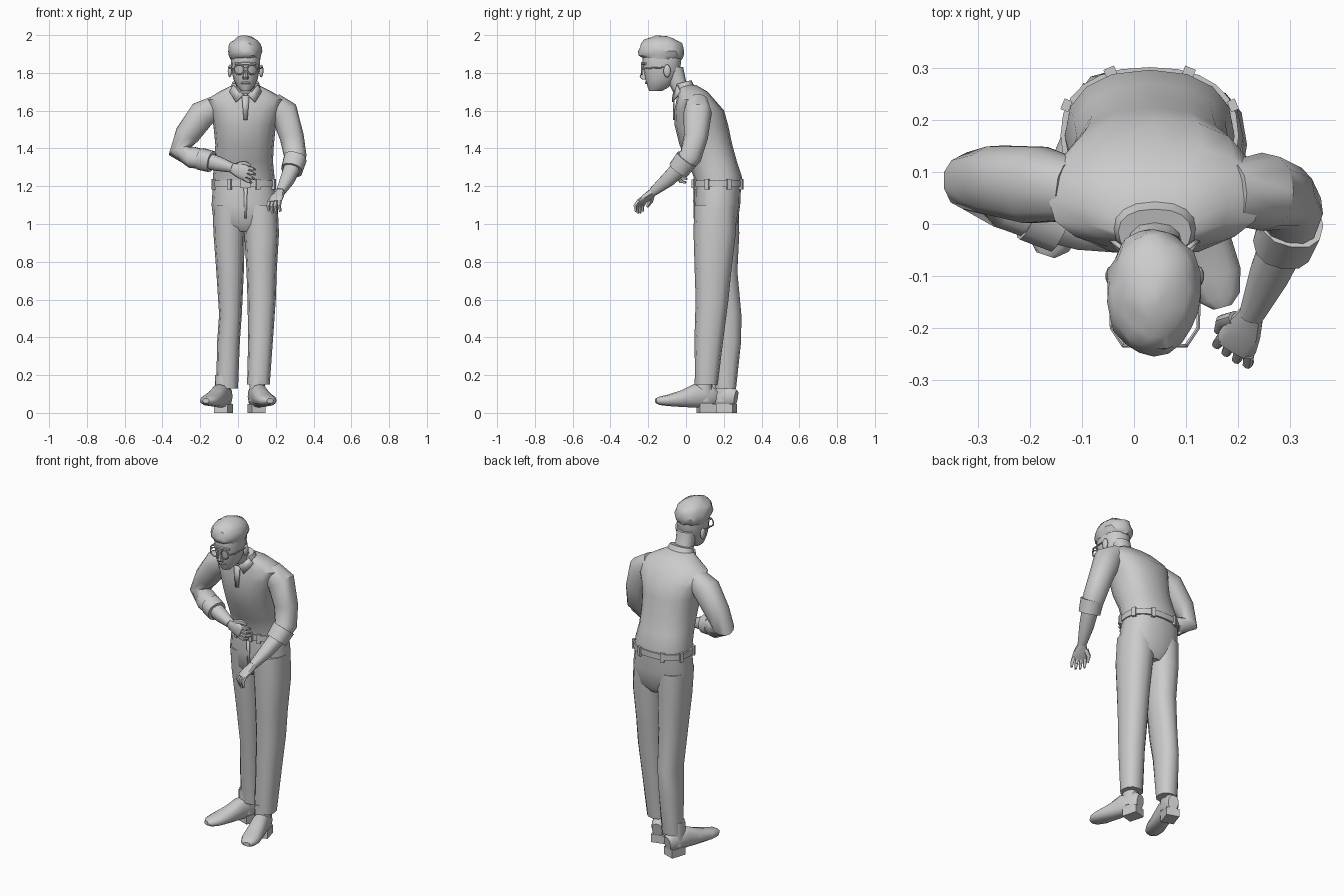
import bpy, bmesh, math, random
from mathutils import Vector, Matrix

random.seed(4)
default_cube = bpy.data.objects.get("Cube")
if default_cube:
    bpy.data.objects.remove(default_cube)

# One plain grey for everything
grey = bpy.data.materials.new("plain_grey")
grey.use_nodes = True
colour = (.6, .6, .6, 1)
grey.diffuse_color = colour
grey.node_tree.nodes["Principled BSDF"].inputs["Base Color"].default_value = colour


def finish(name, bm, angle=40):
    """Turn a bmesh into a shaded, coloured object."""
    bmesh.ops.recalc_face_normals(bm, faces=bm.faces)
    mesh = bpy.data.meshes.new(name)
    bm.to_mesh(mesh)
    bm.free()
    for poly in mesh.polygons:
        poly.use_smooth = True
    mesh.set_sharp_from_angle(angle=math.radians(angle))
    mesh.materials.append(grey)
    obj = bpy.data.objects.new(name, mesh)
    bpy.context.collection.objects.link(obj)
    return obj


def power(value, p):
    return math.copysign(abs(value) ** p, value)


def loft(name, rings, side=None, sides=12, p=.85, angle=40):
    """Skin rings (x, y, z, half width, half depth).
    Rings lie level, or across the path when a side vector is given."""
    bm = bmesh.new()
    centres = [Vector(r[:3]) for r in rings]
    loops = []
    for i, ring in enumerate(rings):
        u, v = Vector((1, 0, 0)), Vector((0, 1, 0))
        if side:
            before = centres[i] - centres[max(i - 1, 0)]
            after = centres[min(i + 1, len(rings) - 1)] - centres[i]
            tangent = (before.normalized() + after.normalized()).normalized()
            v = tangent.cross(Vector(side)).normalized()
            u = v.cross(tangent)
        width, depth = ring[3], ring[-1]
        loop = []
        for k in range(sides):
            t = math.tau * k / sides
            offset = u * width * power(math.cos(t), p) + v * depth * power(math.sin(t), p)
            loop.append(bm.verts.new(centres[i] + offset))
        loops.append(loop)
    for low, high in zip(loops, loops[1:]):
        for k in range(sides):
            n = (k + 1) % sides
            bm.faces.new((low[k], low[n], high[n], high[k]))
    bm.faces.new(loops[0])
    bm.faces.new(loops[-1])
    return finish(name, bm, angle)


def box(name, centre, size, turn=0):
    bm = bmesh.new()
    matrix = Matrix.Translation(centre) @ Matrix.Rotation(turn, 4, 'Z') @ Matrix.Diagonal((*size, 1))
    bmesh.ops.create_cube(bm, size=1, matrix=matrix)
    return finish(name, bm)


def ball(name, centre, radii, detail=2):
    bm = bmesh.new()
    matrix = Matrix.Translation(centre) @ Matrix.Diagonal((*radii, 1))
    bmesh.ops.create_icosphere(bm, subdivisions=detail, radius=1, matrix=matrix)
    return finish(name, bm)


def plate(name, corners):
    """Thin flat panel of cloth."""
    bm = bmesh.new()
    bm.faces.new([bm.verts.new(c) for c in corners])
    obj = finish(name, bm)
    solid = obj.modifiers.new("thickness", 'SOLIDIFY')
    solid.thickness, solid.offset = .008, 0
    return obj


# Shirt body, leaning forward from the waist
loft("shirt_body", [
    (.03, .17, 1.21, .163, .125), (.03, .168, 1.25, .163, .128),
    (.03, .14, 1.33, .155, .13), (.035, .105, 1.42, .155, .14),
    (.035, .082, 1.52, .165, .142), (.04, .07, 1.6, .19, .132),
    (.04, .05, 1.66, .205, .1), (.04, .035, 1.7, .14, .08),
    (.04, .005, 1.735, .07, .05)], sides=16)

# Collar band, its two points and the open neck
loft("collar_band", [(.04, .005, 1.69, .085, .06), (.04, -.008, 1.72, .082, .052),
                     (.04, -.016, 1.75, .07, .046)], side=(1, 0, 0), sides=16)
for label, s in (("left", 1), ("right", -1)):
    plate(label + "_collar_point", [(.04 + s * .01, -.068, 1.685), (.04 + s * .05, -.072, 1.645),
                                    (.04 + s * .085, -.03, 1.7), (.04 + s * .065, -.045, 1.735)])
plate("shirt_placket", [(.02, -.066, 1.68), (.06, -.066, 1.68), (.05, -.066, 1.55), (.03, -.066, 1.55)])

# Trousers
loft("trouser_hips", [(.03, .17, 1.215, .162, .122), (.035, .165, 1.1, .175, .122),
                      (.04, .162, 1.0, .168, .11), (.04, .165, .96, .1, .08)], sides=16)
loft("left_trouser_leg", [
    (.115, .155, 1.1, .095, .112), (.125, .152, .95, .092, .112),
    (.125, .143, .75, .08, .097), (.125, .138, .6, .075, .087),
    (.12, .122, .4, .066, .077), (.108, .108, .15, .06, .06)])
loft("right_trouser_leg", [
    (-.045, .165, 1.1, .09, .115), (-.047, .172, .95, .083, .11),
    (-.042, .18, .75, .073, .092), (-.04, .203, .52, .06, .09),
    (-.05, .212, .38, .06, .08), (-.058, .21, .13, .058, .055)])
plate("trouser_fly", [(.03, .04, 1.19), (.05, .04, 1.19), (.045, .045, 1.03), (.035, .045, 1.03)])

# Belt with buckle and loops
loft("belt", [(.03, .17, 1.195, .171, .131), (.03, .17, 1.23, .171, .131)], sides=24)
box("belt_buckle", (.04, .036, 1.212), (.06, .012, .045))
for i in range(8):
    t = math.tau * (i + .5) / 8
    spot = (.03 + .171 * power(math.cos(t), .85), .17 + .131 * power(math.sin(t), .85), 1.21)
    box("belt_loop", spot, (.016, .022, .055), t)


# Shoes: upper, ankle and heel block
def shoe(label, heel, toe):
    start, end = Vector(heel), Vector(toe)
    along = end - start
    across = Vector((-along.y, along.x, 0)).normalized()
    rings = []
    for t, z, w, h in ((0, .08, .03, .04), (.08, .085, .042, .06), (.35, .09, .045, .062),
                       (.55, .075, .05, .045), (.8, .066, .053, .03),
                       (.94, .064, .04, .022), (1, .064, .018, .012)):
        spot = start + along * t
        rings.append((spot.x, spot.y, z, w, h))
    loft(label + "_shoe_upper", rings, side=across)
    ankle = start + along * .2
    loft(label + "_ankle", [(ankle.x, ankle.y, .06, .042, .05), (ankle.x, ankle.y, .2, .04, .045)])
    block = start + along * .15
    box(label + "_shoe_heel", (block.x, block.y, .024), (.075, .09, .048),
        math.atan2(along.y, along.x) + math.pi / 2)


shoe("left", (.085, .155, 0), (.17, -.16, 0))
shoe("right", (-.06, .265, 0), (-.17, -.06, 0))

# Sleeves with rolled cuffs, and bare forearms
level = (0, -.3, 1)
loft("right_sleeve", [
    (-.12, .065, 1.62, .06), (-.19, .075, 1.58, .075), (-.27, .085, 1.47, .066),
    (-.31, .085, 1.385, .058), (-.24, .045, 1.352, .058), (-.15, .005, 1.335, .05)], side=(.3, -1, 0))
loft("right_cuff", [(-.2, .025, 1.345, .058), (-.14, 0, 1.33, .056)], side=level)
loft("right_forearm", [(-.18, .015, 1.34, .045), (-.1, -.012, 1.318, .038),
                       (-.03, -.03, 1.297, .025)], side=level)
loft("left_sleeve", [
    (.18, .06, 1.64, .06), (.245, .062, 1.59, .075), (.285, .052, 1.46, .064),
    (.303, .025, 1.36, .06), (.288, -.03, 1.3, .054)], side=(1, 0, .2))
loft("left_cuff", [(.303, .005, 1.345, .062), (.285, -.04, 1.285, .058)], side=(1, 0, 0))
loft("left_forearm", [(.295, -.015, 1.315, .046), (.26, -.095, 1.235, .039),
                      (.225, -.175, 1.17, .024)], side=(1, 0, 0))


# Hands: palm, four curled fingers and a thumb
def hand(label, wrist, direction, thumb_side, turn):
    w, d, s = Vector(wrist), Vector(direction).normalized(), Vector(thumb_side).normalized()
    curl = d.cross(s).normalized() * turn
    palm = ((-.01, .024, .02), (.03, .036, .018), (.065, .041, .015), (.085, .038, .011))
    loft(label + "_palm", [(*(w + d * t), a, b) for t, a, b in palm], side=s)
    for i, finger in enumerate(("little", "ring", "middle", "index")):
        length = .8 + .2 * math.sin(i + .4)
        base = w + d * .075 + s * (i - 1.5) * .02
        joint = base + (d * .035 + curl * .012 + s * (i - 1.5) * .004) * length
        tip = joint + (d * .015 + curl * .033) * length
        loft(label + "_" + finger + "_finger", [(*base, .011), (*joint, .0095), (*tip, .006)], side=s, sides=8)
    root = w + d * .02 + s * .025
    bend = root + d * .03 + s * .022 + curl * .012
    loft(label + "_thumb", [(*root, .015), (*bend, .012), (*(bend + d * .035 + curl * .012), .007)],
         side=curl, sides=8)


hand("left", (.222, -.18, 1.165), (-.36, -.72, -.6), (-.85, .5, -.1), 1)
hand("right", (-.03, -.03, 1.297), (.9, -.08, -.35), (.35, 0, .9), -1)

# Neck and head
loft("neck", [(.04, -.015, 1.69, .056, .05), (.04, -.05, 1.76, .052, .05),
              (.04, -.07, 1.83, .055, .055)])
loft("head", [
    (.04, -.16, 1.705, .025, .035), (.04, -.147, 1.725, .045, .056),
    (.04, -.135, 1.765, .064, .08), (.04, -.128, 1.815, .074, .097),
    (.04, -.128, 1.87, .078, .103), (.04, -.125, 1.93, .07, .095),
    (.04, -.125, 1.965, .035, .05)], sides=16, p=.9)
loft("nose", [(.04, -.222, 1.765, .014, .01), (.04, -.228, 1.778, .016, .018),
              (.04, -.224, 1.8, .009, .014), (.04, -.222, 1.835, .007, .008)], sides=8)
loft("mouth", [(.015, -.206, 1.746, .004), (.04, -.212, 1.748, .007), (.065, -.206, 1.746, .004)],
     side=(0, 0, 1), sides=6)
loft("brow", [(-.015, -.215, 1.848, .006), (.04, -.229, 1.85, .009), (.095, -.215, 1.848, .006)],
     side=(0, 0, 1), sides=6)

# Ears and glasses
for label, s in (("left", 1), ("right", -1)):
    ball(label + "_ear", (.04 + s * .083, -.1, 1.81), (.012, .02, .035))
    bm = bmesh.new()
    centre = Vector((.04 + s * .034, -.234, 1.818))
    count, tube = 18, 6
    grid = []
    for i in range(count):
        t = math.tau * i / count
        out = Vector((math.cos(t), 0, math.sin(t)))
        grid.append([bm.verts.new(centre + out * (.026 + .004 * math.cos(math.tau * j / tube))
                                  + Vector((0, .004 * math.sin(math.tau * j / tube), 0)))
                     for j in range(tube)])
    for i in range(count):
        for j in range(tube):
            a, b, n = grid[i], grid[(i + 1) % count], (j + 1) % tube
            bm.faces.new((a[j], b[j], b[n], a[n]))
    finish(label + "_glasses_rim", bm)
    loft(label + "_glasses_arm", [(.04 + s * .06, -.234, 1.822, .004), (.04 + s * .083, -.2, 1.825, .004),
                                  (.04 + s * .086, -.1, 1.83, .004)], side=(0, 0, 1), sides=6)
box("glasses_bridge", (.04, -.236, 1.822), (.02, .006, .006))

# Tousled hair with a ragged lower edge
bm = bmesh.new()
bmesh.ops.create_icosphere(bm, subdivisions=3, radius=1)
for vert in bm.verts:
    c = vert.co
    ragged = random.uniform(-.05, .05)
    c *= 1 + ragged
    front = max(0, -c.y)
    c.z = max(c.z, -.62 + .3 * front + ragged * 2)
    vert.co = Vector((.038 + c.x * .091, -.13 + c.y * .123, 1.915 + c.z * .083))
finish("hair", bm, 35)
